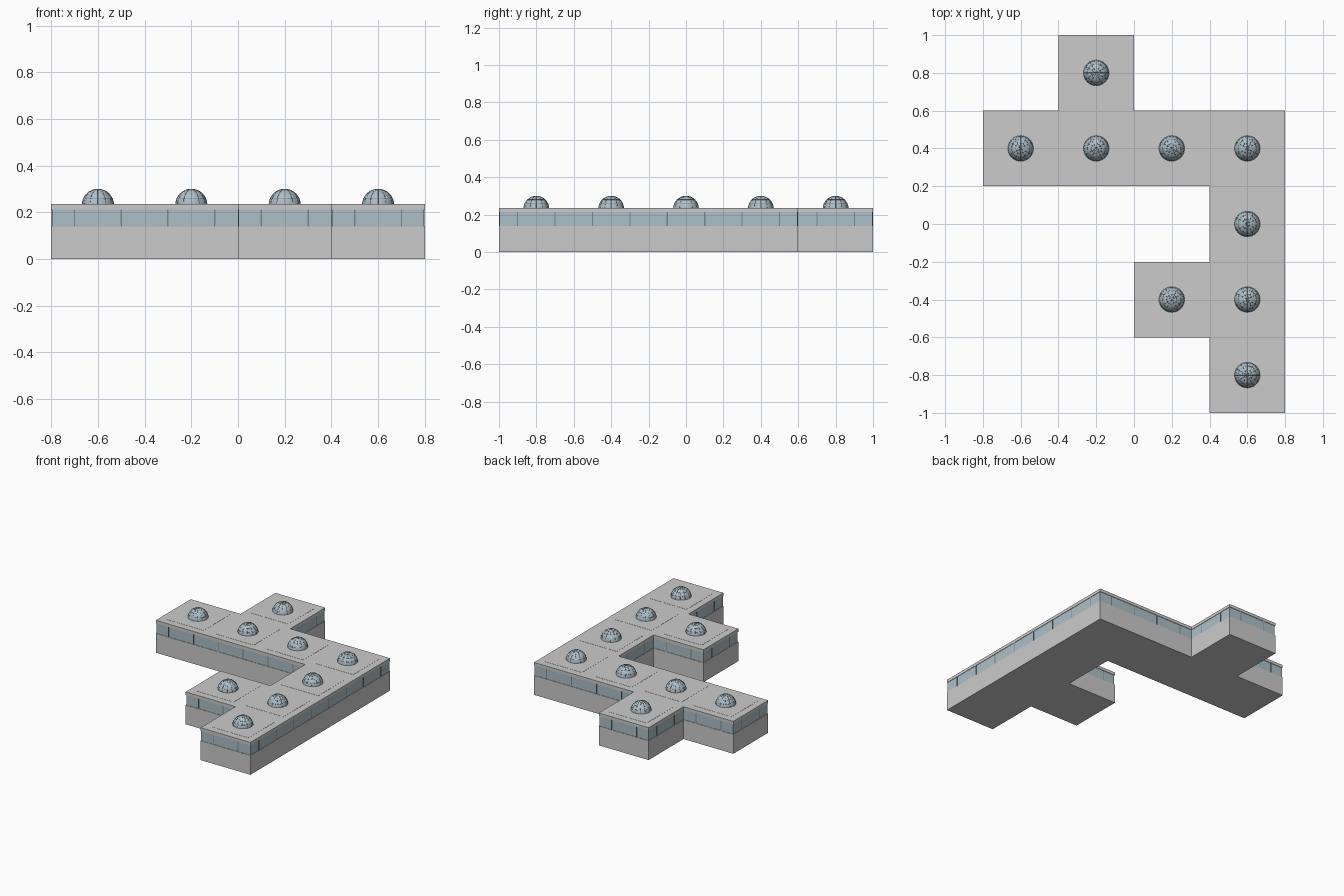
import bpy, bmesh, math
from mathutils import Vector

if "Cube" in bpy.data.objects:
    bpy.data.objects.remove(bpy.data.objects["Cube"])

S = 0.4  # module size
CELLS = [(-.2, .8), (-.6, .4), (-.2, .4), (.2, .4), (.6, .4),
         (.6, 0), (.2, -.4), (.6, -.4), (.6, -.8)]
BASE_TOP, GLASS_TOP, ROOF_TOP = 0.14, 0.213, 0.235
RECESS = 0.003
DOME_R, DOME_Z = 0.068, 0.232


def material(name, color):
    m = bpy.data.materials.new(name)
    m.diffuse_color = (*color, 1)
    m.use_nodes = True
    m.node_tree.nodes["Principled BSDF"].inputs["Base Color"].default_value = m.diffuse_color
    return m


glass = material("glass", (0.42, 0.52, 0.58))
frame = material("frame", (0.2, 0.24, 0.27))


def add_object(name, bm, mat=None):
    me = bpy.data.meshes.new(name)
    bm.to_mesh(me)
    bm.free()
    ob = bpy.data.objects.new(name, me)
    bpy.context.collection.objects.link(ob)
    if mat:
        me.materials.append(mat)
    return ob


def footprint(z):
    bm = bmesh.new()
    for x, y in CELLS:
        bm.faces.new([bm.verts.new((x + a * S / 2, y + b * S / 2, z))
                      for a, b in ((-1, -1), (1, -1), (1, 1), (-1, 1))])
    bmesh.ops.remove_doubles(bm, verts=bm.verts, dist=0.001)
    return bm


def slab(name, z0, z1, inset=0, mat=None):
    bm = footprint(z0)
    if inset:
        r = bmesh.ops.inset_region(bm, faces=bm.faces[:], thickness=inset,
                                   use_boundary=True, use_even_offset=True)
        bmesh.ops.delete(bm, geom=r["faces"], context='FACES')
    r = bmesh.ops.extrude_face_region(bm, geom=bm.faces[:], use_keep_orig=True)
    verts = [g for g in r["geom"] if isinstance(g, bmesh.types.BMVert)]
    bmesh.ops.translate(bm, verts=verts, vec=(0, 0, z1 - z0))
    bmesh.ops.recalc_face_normals(bm, faces=bm.faces)
    bmesh.ops.dissolve_limit(bm, angle_limit=0.01, verts=bm.verts, edges=bm.edges)
    return add_object(name, bm, mat)


def box(bm, center, size):
    r = bmesh.ops.create_cube(bm, size=1)
    bmesh.ops.scale(bm, verts=r["verts"], vec=size)
    bmesh.ops.translate(bm, verts=r["verts"], vec=center)


# Walls, continuous window band and flat roof
slab("base_walls", 0, BASE_TOP)
slab("window_band", BASE_TOP, GLASS_TOP, RECESS, glass)
slab("roof", GLASS_TOP, ROOF_TOP)

# Window posts along every outer edge
bm = bmesh.new()
fp = footprint(0)
for e in [e for e in fp.edges if e.is_boundary]:
    a, b = (v.co.copy() for v in e.verts)
    d = (b - a).normalized()
    inward = (e.link_faces[0].calc_center_median() - (a + b) / 2).normalized()
    for t in (0.25, 0.75):
        c = a.lerp(b, t) + inward * 0.003
        c.z = (BASE_TOP + GLASS_TOP) / 2
        size = Vector([0.006 * abs(d[i]) + 0.004 * abs(inward[i]) for i in range(3)])
        size.z = GLASS_TOP - BASE_TOP
        box(bm, c, size)
fp.free()
add_object("window_posts", bm, frame)

# Thin raised roof panel on each module
bm = bmesh.new()
for x, y in CELLS:
    box(bm, (x, y, ROOF_TOP), (0.3, 0.3, 0.002))
add_object("roof_panels", bm)

# Skylight dome
bm = bmesh.new()
bmesh.ops.create_uvsphere(bm, u_segments=32, v_segments=16, radius=DOME_R)
bmesh.ops.delete(bm, geom=[v for v in bm.verts if v.co.z < -0.001], context='VERTS')
for f in bm.faces:
    f.smooth = True
dome = add_object("skylight_dome", bm, glass)

# Glazing bars: meridian arches and horizontal rings
bars = bpy.data.curves.new("skylight_bars", 'CURVE')
bars.dimensions = '3D'
bars.bevel_depth = 0.0008
bars.bevel_resolution = 0


def bar(points, cyclic=False):
    s = bars.splines.new('POLY')
    s.points.add(len(points) - 1)
    for p, co in zip(s.points, points):
        p.co = (*co, 1)
    s.use_cyclic_u = cyclic


for k in range(6):
    a = math.pi * k / 6
    bar([(DOME_R * math.cos(t) * math.cos(a), DOME_R * math.cos(t) * math.sin(a),
          DOME_R * math.sin(t)) for t in (math.pi * i / 16 for i in range(17))])
for lat in (22.5, 45, 67.5):
    r, z = DOME_R * math.cos(math.radians(lat)), DOME_R * math.sin(math.radians(lat))
    bar([(r * math.cos(t), r * math.sin(t), z)
         for t in (math.tau * i / 32 for i in range(32))], True)
bars.materials.append(frame)
bar_ob = bpy.data.objects.new("skylight_bars", bars)
bpy.context.collection.objects.link(bar_ob)

# One skylight per module
for i, (x, y) in enumerate(CELLS):
    for src in (dome, bar_ob):
        ob = src if i == 0 else src.copy()
        if i:
            bpy.context.collection.objects.link(ob)
        ob.location = (x, y, DOME_Z)
